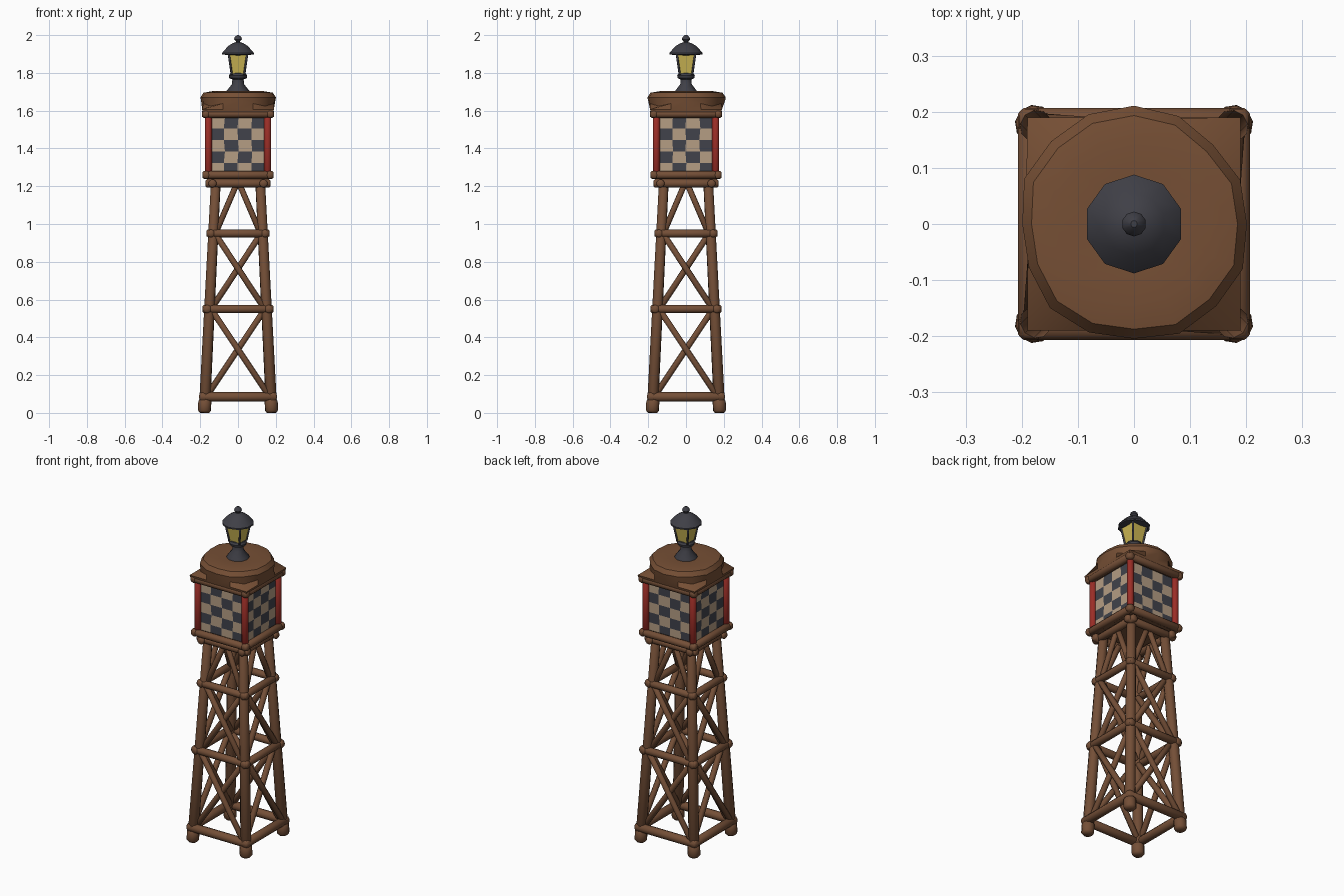
import bpy, bmesh, math, random
from mathutils import Vector, Matrix

if "Cube" in bpy.data.objects:
    bpy.data.objects.remove(bpy.data.objects["Cube"])

random.seed(4)

def mat(name, c):
    m = bpy.data.materials.new(name)
    m.diffuse_color = (*c, 1)
    m.use_nodes = True
    m.node_tree.nodes["Principled BSDF"].inputs["Base Color"].default_value = m.diffuse_color
    return m

WOOD = mat("brown wood", (0.175, 0.078, 0.038))
ROOF = mat("roof brown", (0.18, 0.078, 0.035))
IRON = mat("dark iron", (0.05, 0.05, 0.062))
DARK = mat("check dark", (0.052, 0.055, 0.07))
CREAM = mat("check cream", (0.46, 0.34, 0.23))
RED = mat("red paint", (0.33, 0.027, 0.02))
GLASS = mat("yellow glass", (0.62, 0.48, 0.09))

def finish(name, bm, mats, angle=40):
    bmesh.ops.recalc_face_normals(bm, faces=bm.faces)
    me = bpy.data.meshes.new(name)
    bm.to_mesh(me)
    bm.free()
    ob = bpy.data.objects.new(name, me)
    bpy.context.collection.objects.link(ob)
    for m in mats:
        me.materials.append(m)
    if angle:
        bpy.ops.object.select_all(action='DESELECT')
        ob.select_set(True)
        bpy.context.view_layer.objects.active = ob
        bpy.ops.object.shade_smooth_by_angle(angle=math.radians(angle))
    return ob

def loft(bm, rings):
    vs = [[bm.verts.new(p) for p in r] for r in rings]
    n = len(vs[0])
    for a, b in zip(vs, vs[1:]):
        for i in range(n):
            bm.faces.new((a[i], a[(i + 1) % n], b[(i + 1) % n], b[i]))
    bm.faces.new(vs[0][::-1])
    bm.faces.new(vs[-1])

def circle(r, z, n, turn=0.0):
    return [Vector((r * math.cos(2 * math.pi * i / n + turn),
                    r * math.sin(2 * math.pi * i / n + turn), z)) for i in range(n)]

def log(name, a, b, r0, r1=None, m=WOOD, n=10):
    """Round timber from a to b with softened ends."""
    r1 = r1 or r0
    a, b = Vector(a), Vector(b)
    d = b - a
    L = d.length
    M = Matrix.Translation(a) @ d.to_track_quat('Z', 'Y').to_matrix().to_4x4()
    prof = [(0.7 * r0, 0), (r0, 0.35 * r0), (r1, L - 0.35 * r1), (0.7 * r1, L)]
    bm = bmesh.new()
    loft(bm, [[M @ p for p in circle(r, z, n, math.pi / n)] for r, z in prof])
    return finish(name, bm, [m], 60)

def lathe(name, prof, n, m, angle=40, turn=0.0):
    bm = bmesh.new()
    loft(bm, [circle(r, z, n, turn) for r, z in prof])
    return finish(name, bm, [m], angle)

def leg_at(z):
    return 0.178 - 0.061 * z / 1.22

def side(k, u, off, z):
    """Point on side k: u along the side, off outward."""
    return Matrix.Rotation(k * math.pi / 2, 3, 'Z') @ Vector((u, -off, z))

for k in range(4):
    # legs and feet
    log("leg", side(k, leg_at(0), leg_at(0), 0.01), side(k, leg_at(1.22), leg_at(1.22), 1.23), 0.030, 0.026)
    log("foot", side(k, 0.178, 0.178, 0.0), side(k, 0.175, 0.175, 0.075), 0.035)
    # horizontal rails
    for z, half, off, r in ((0.085, 0.205, 0.183, 0.025), (0.55, 0.188, 0.163, 0.022),
                            (0.95, 0.166, 0.143, 0.021), (1.215, 0.172, 0.135, 0.022),
                            (1.26, 0.188, 0.168, 0.021), (1.583, 0.19, 0.17, 0.021)):
        log("rail", side(k, -half, off, z), side(k, half, off, z), r)
    # crossed braces
    for z0, z1 in ((0.10, 0.54), (0.56, 0.94)):
        for s in (-1, 1):
            o = 0.008 * s
            log("cross_brace", side(k, s * (leg_at(z0) - 0.015), leg_at(z0) + o, z0),
                side(k, -s * (leg_at(z1) - 0.015), leg_at(z1) + o, z1), 0.017, n=8)
    # inverted V braces under the platform
    for s in (-1, 1):
        log("top_brace", side(k, s * 0.115, leg_at(0.96), 0.96),
            side(k, s * 0.008, leg_at(1.21), 1.21), 0.016, n=8)
    # red corner post
    log("corner_post", side(k, 0.157, 0.157, 1.265), side(k, 0.157, 0.157, 1.58), 0.019, m=RED)
    # checkered wall panel
    bm = bmesh.new()
    cols, rows = 4, 5
    g = [[bm.verts.new(side(k, -0.145 + 0.29 * i / cols + (random.uniform(-.004, .004) if 0 < i < cols else 0),
                            0.154, 1.262 + 0.305 * j / rows)) for i in range(cols + 1)]
         for j in range(rows + 1)]
    for j in range(rows):
        for i in range(cols):
            f = bm.faces.new((g[j][i], g[j][i + 1], g[j + 1][i + 1], g[j + 1][i]))
            f.material_index = (i + j) % 2
    finish("checker_panel", bm, [CREAM, DARK], 0)

# cabin floor
lathe("platform_floor", [(0.165 * 2 ** .5, 1.245), (0.165 * 2 ** .5, 1.265)], 4, WOOD, 0, math.pi / 4)

# mounded roof: square skirt rising into a lumpy round cushion
bm = bmesh.new()
N = 16
def square(h, z):
    out = []
    for i in range(N):
        t = 2 * math.pi * i / N
        c, s = math.cos(t), math.sin(t)
        q = h / max(abs(c), abs(s))
        out.append(Vector((q * c, q * s, z)))
    return out
lump = [random.uniform(0.97, 1.035) for _ in range(N)]
def cushion(r, z, dz=0.0):
    return [Vector((p.x * lump[i], p.y * lump[i], z + dz * math.cos(4 * 2 * math.pi * i / N)))
            for i, p in enumerate(circle(r, 0, N))]
loft(bm, [square(0.185, 1.585), square(0.19, 1.607), cushion(0.201, 1.638, 0.014), cushion(0.205, 1.67),
          cushion(0.188, 1.695), cushion(0.14, 1.703), cushion(0.06, 1.695)])
finish("mounded_roof", bm, [ROOF], 35)

# lantern base, collar and cap
lathe("lantern_base", [(0.066, 1.685), (0.06, 1.705), (0.032, 1.74), (0.03, 1.765), (0.046, 1.772),
                       (0.049, 1.785), (0.042, 1.797), (0.03, 1.8)], 10, IRON)
lathe("lantern_cap", [(0.05, 1.893), (0.088, 1.898), (0.088, 1.906), (0.055, 1.942), (0.03, 1.957),
                      (0.013, 1.962), (0.012, 1.967), (0.022, 1.977), (0.019, 1.988), (0.006, 2.0)], 10, IRON,
      turn=math.pi / 10)
# glass and corner bars
R2 = 2 ** .5
lathe("lantern_glass", [(0.033 * R2, 1.795), (0.049 * R2, 1.897)], 4, GLASS, 0, math.pi / 4)
for k in range(4):
    log("lantern_bar", side(k, 0.033, 0.033, 1.79), side(k, 0.049, 0.049, 1.9), 0.006, m=IRON, n=6)
